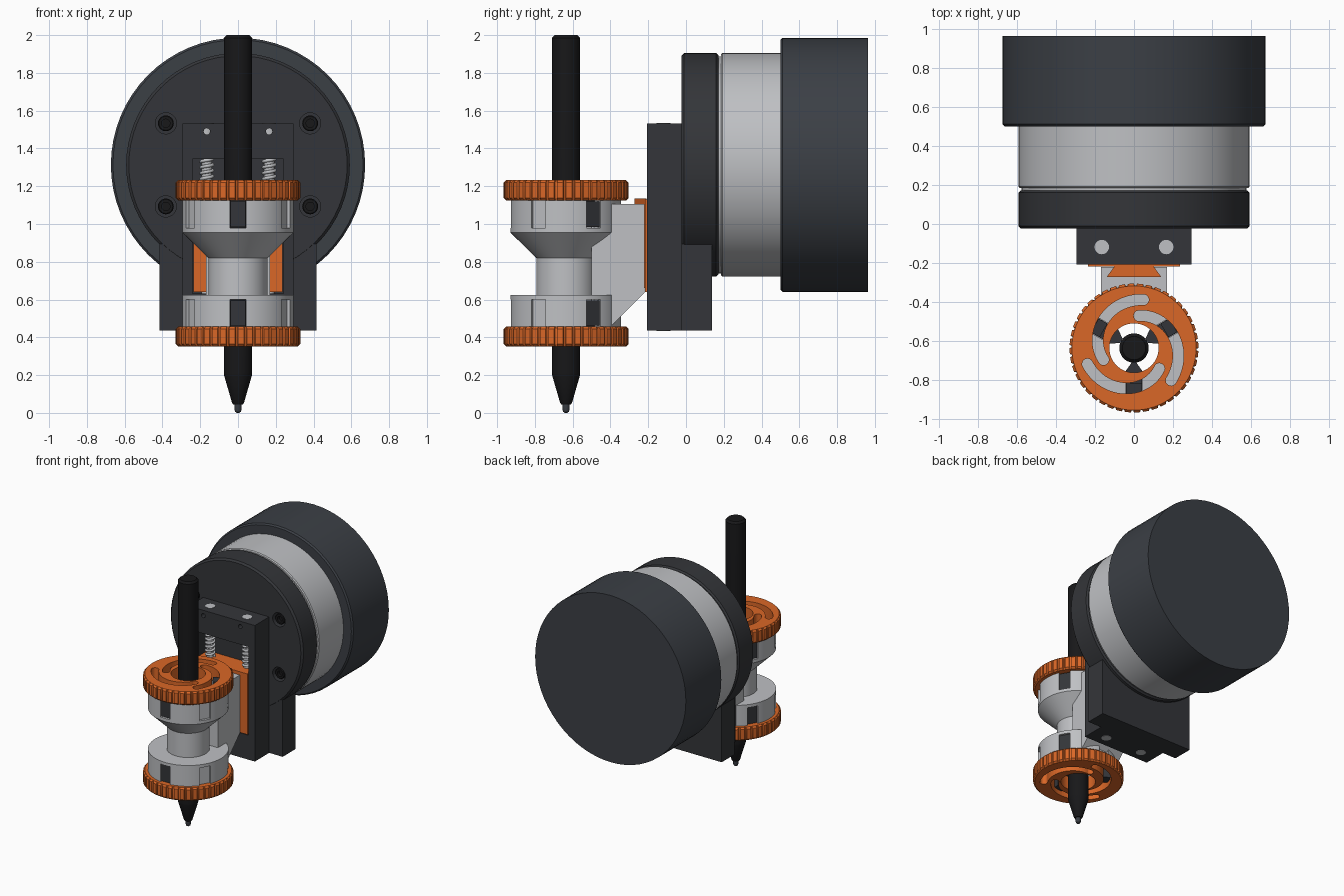
import bpy, bmesh
from math import sin, cos, pi, radians
from mathutils import Matrix, Vector

if "Cube" in bpy.data.objects:
    bpy.data.objects.remove(bpy.data.objects["Cube"])


def mat(name, c):
    m = bpy.data.materials.new(name)
    m.diffuse_color = (*c, 1)
    m.use_nodes = True
    m.node_tree.nodes["Principled BSDF"].inputs["Base Color"].default_value = m.diffuse_color
    return m


ORANGE = mat("orange", (0.70, 0.135, 0.02))
DARK = mat("charcoal", (0.034, 0.036, 0.041))
SLATE = mat("slate", (0.044, 0.050, 0.060))
BLACK = mat("black", (0.009, 0.009, 0.010))
SILVER = mat("silver", (0.52, 0.53, 0.55))
PY = -0.635          # pen axis y
MZ = 1.313           # motor axis z


def finish(name, bm, m=None, smooth=True):
    bmesh.ops.recalc_face_normals(bm, faces=bm.faces)
    me = bpy.data.meshes.new(name)
    bm.to_mesh(me)
    bm.free()
    ob = bpy.data.objects.new(name, me)
    bpy.context.collection.objects.link(ob)
    if m:
        me.materials.append(m)
    if smooth:
        shade(ob)
    return ob


def shade(ob):
    bpy.ops.object.select_all(action='DESELECT')
    ob.select_set(True)
    bpy.context.view_layer.objects.active = ob
    bpy.ops.object.shade_smooth_by_angle(angle=radians(28))


def loft(bm, rings, closed=False):
    """Skin a stack of equal point rings; cap the ends or close into a torus."""
    vs = [[bm.verts.new(p) for p in r] for r in rings]
    n = len(vs[0])
    pairs = list(zip(vs, vs[1:])) + ([(vs[-1], vs[0])] if closed else [])
    for a, b in pairs:
        for i in range(n):
            j = (i + 1) % n
            bm.faces.new((a[i], a[j], b[j], b[i]))
    if not closed:
        bm.faces.new(vs[0])
        bm.faces.new(vs[-1])


def turn(bm, prof, at, axis='Z', n=64, closed=False):
    """Lathe (radius, height) pairs round an axis through at."""
    def pt(r, h, a):
        return Vector(at) + (Vector((r * cos(a), r * sin(a), h)) if axis == 'Z'
                             else Vector((r * cos(a), h, r * sin(a))))
    loft(bm, [[pt(r, h, 2 * pi * i / n) for i in range(n)] for r, h in prof], closed)


def lathe(name, prof, at, m, **kw):
    bm = bmesh.new()
    turn(bm, prof, at, **kw)
    return finish(name, bm, m)


def box(bm, x0, x1, y0, y1, z0, z1, M=Matrix()):
    loft(bm, [[M @ Vector(p) for p in ((x0, y0, z), (x1, y0, z), (x1, y1, z), (x0, y1, z))] for z in (z0, z1)])


def prism(bm, pts, z0, z1, M=Matrix()):
    loft(bm, [[M @ Vector((x, y, z)) for x, y in pts] for z in (z0, z1)])


def cut(ob, bm):
    tool = finish(ob.name + "_cutter", bm, smooth=False)
    mod = ob.modifiers.new("cut", 'BOOLEAN')
    mod.object, mod.operation, mod.solver = tool, 'DIFFERENCE', 'EXACT'
    bpy.ops.object.select_all(action='DESELECT')
    ob.select_set(True)
    bpy.context.view_layer.objects.active = ob
    bpy.ops.object.modifier_apply(modifier="cut")
    bpy.data.objects.remove(tool)
    shade(ob)


# Motor: rear can, silver body, front flange
M0 = (0, 0, MZ)
lathe("motor_can", [(0.662, 0.5), (0.673, 0.511), (0.673, 0.963)], M0, SLATE, axis='Y')
lathe("motor_body", [(0.575, 0.16), (0.575, 0.185), (0.585, 0.185), (0.592, 0.192), (0.592, 0.51)], M0, SILVER, axis='Y')
flange = lathe("motor_flange", [(0.578, -0.024), (0.592, -0.01), (0.592, 0.16), (0.58, 0.172)], M0, DARK, axis='Y')
spots = [(sx * 0.382, MZ + sz * 0.22) for sx in (-1, 1) for sz in (-1, 1)]
bm = bmesh.new()
for x, z in spots:
    turn(bm, [(0.056, -0.1), (0.056, 0.04)], (x, 0, z), 'Y', 32)
cut(flange, bm)

# Socket-head screws in the counterbores
for x, z in spots:
    lathe("flange_screw", [(0.042, 0.045), (0.042, -0.008), (0.037, -0.013), (0.022, -0.013), (0.022, 0.012),
                           (0.001, 0.012)], (x, 0, z), BLACK, axis='Y', n=24)

# Lower mounting block and slide frame
bm = bmesh.new()
box(bm, -0.415, 0.415, -0.023, 0.138, 0.435, 0.893)
finish("mount_block", bm, DARK)
bm = bmesh.new()
box(bm, -0.295, 0.295, -0.207, -0.02, 0.435, 1.533)
frame = finish("slide_frame", bm, DARK)
bm = bmesh.new()
box(bm, -0.24, 0.24, -0.3, -0.045, 0.632, 1.345)
for s in (-1, 1):
    turn(bm, [(0.017, -0.3), (0.017, -0.15)], (s * 0.165, 0, 1.49), 'Y', 16)
cut(frame, bm)

# Guide rods and springs
for s in (-1, 1):
    at = (s * 0.165, -0.118, 0)
    lathe("guide_rod", [(0.037, 0.433), (0.037, 0.62), (0.028, 0.62), (0.028, 1.36), (0.037, 1.36),
                        (0.037, 1.535)], at, SILVER, n=24)
    cu = bpy.data.curves.new("spring", 'CURVE')
    cu.dimensions, cu.bevel_depth, cu.bevel_resolution = '3D', 0.009, 2
    sp = cu.splines.new('POLY')
    N = 7 * 20
    sp.points.add(N)
    for i, p in enumerate(sp.points):
        a = 2 * pi * i / 20
        p.co = (at[0] + 0.031 * cos(a), at[1] + 0.031 * sin(a), 1.13 + 0.215 * i / N, 1)
    cu.materials.append(SILVER)
    bpy.context.collection.objects.link(bpy.data.objects.new("spring", cu))

# Sliding carriage with dovetail
bm = bmesh.new()
box(bm, -0.235, 0.235, -0.217, -0.05, 0.64, 1.13)
finish("carriage", bm, ORANGE)
bm = bmesh.new()
prism(bm, [(-0.095, -0.21), (-0.14, -0.272), (0.14, -0.272), (0.095, -0.21)], 0.66, 1.135)
finish("carriage_dovetail", bm, ORANGE)

# Holder arm: side profile pushed along x
bm = bmesh.new()
side = [(-0.22, 1.105), (-0.22, 0.635), (-0.395, 0.46), (-0.5, 0.46), (-0.5, 1.105)]
loft(bm, [[(x, y, z) for y, z in side] for x in (-0.17, 0.17)])
finish("holder_arm", bm, SILVER)

# Pen holder: two drums joined by a neck, with jaw slots and blind recesses
holder = lathe("pen_holder", [(0.128, 0.456), (0.295, 0.456), (0.295, 0.625), (0.157, 0.625), (0.157, 0.82),
                              (0.295, 0.955), (0.295, 1.124), (0.128, 1.124)], (0, PY, 0), SILVER, closed=True)
LEVELS = ((0.44, 0.6), (0.98, 1.14))
bm = bmesh.new()
for k in range(6):
    R = Matrix.Translation((0, PY, 0)) @ Matrix.Rotation(radians(-90 + 60 * k), 4, 'Z')
    for z0, z1 in LEVELS:
        box(bm, 0.1 if k % 2 == 0 else 0.275, 0.34, -0.043, 0.043, z0, z1, R)
cut(holder, bm)

# Clamping jaws with cam pins
bm = bmesh.new()
for k in range(3):
    R = Matrix.Translation((0, PY, 0)) @ Matrix.Rotation(radians(-90 + 120 * k), 4, 'Z')
    for (z0, z1), pin in zip(((0.462, 0.596), (0.984, 1.118)), ((0.39, 0.47), (1.11, 1.19))):
        prism(bm, [(0.075, -0.012), (0.115, -0.041), (0.283, -0.041), (0.283, 0.041),
                   (0.115, 0.041), (0.075, 0.012)], z0, z1, R)
        box(bm, 0.18, 0.232, -0.04, 0.04, *pin, R)
finish("jaws", bm, DARK)


# Knurled cam rings with three spiral slots each
def cam_ring(name, z0, z1):
    teeth = 44
    def ring(r, z, groove):
        pts = []
        for i in range(teeth):
            for f, g in ((0.0, 0), (0.33, 0), (0.66, 0), (0.74, 1), (0.92, 1)):
                a = 2 * pi * (i + f) / teeth
                q = r - 0.01 * g * groove
                pts.append((q * cos(a), PY + q * sin(a), z))
        return pts
    c = 0.012
    bm = bmesh.new()
    loft(bm, [ring(0.126, z0, 0), ring(0.318, z0, 0), ring(0.33, z0 + c, 1), ring(0.33, z1 - c, 1),
              ring(0.318, z1, 0), ring(0.126, z1, 0)], closed=True)
    ob = finish(name, bm, ORANGE)
    bm = bmesh.new()
    for k in range(3):
        path = []
        for i in range(25):
            a = radians(199 + 120 * k + 122 * i / 24)
            r = 0.252 - 0.085 * i / 24
            path.append((Vector((r * cos(a), r * sin(a))), a))
        w = 0.028
        pts = [p + w * Vector((cos(a), sin(a))) for p, a in path]
        for (p, a), s in ((path[-1], 1), (path[0], -1)):
            e = [p + s * w * Vector((cos(a + t), sin(a + t))) for t in [pi * j / 8 for j in range(1, 8)]]
            pts += e
            if s == 1:
                pts += [p - w * Vector((cos(a), sin(a))) for p, a in reversed(path)]
        prism(bm, pts, z0 - 0.05, z1 + 0.05, Matrix.Translation((0, PY, 0)))
    cut(ob, bm)


cam_ring("upper_cam_ring", 1.125, 1.232)
cam_ring("lower_cam_ring", 0.352, 0.457)

# Pen barrel and tip
lathe("pen", [(0.026, 0.045), (0.032, 0.055), (0.074, 0.2), (0.075, 0.21), (0.075, 1.985), (0.06, 2.0)],
      (0, PY, 0), BLACK, n=48)
lathe("pen_tip", [(0.006, 0.0), (0.015, 0.006), (0.019, 0.018), (0.019, 0.06)], (0, PY, 0), SLATE, n=24)
